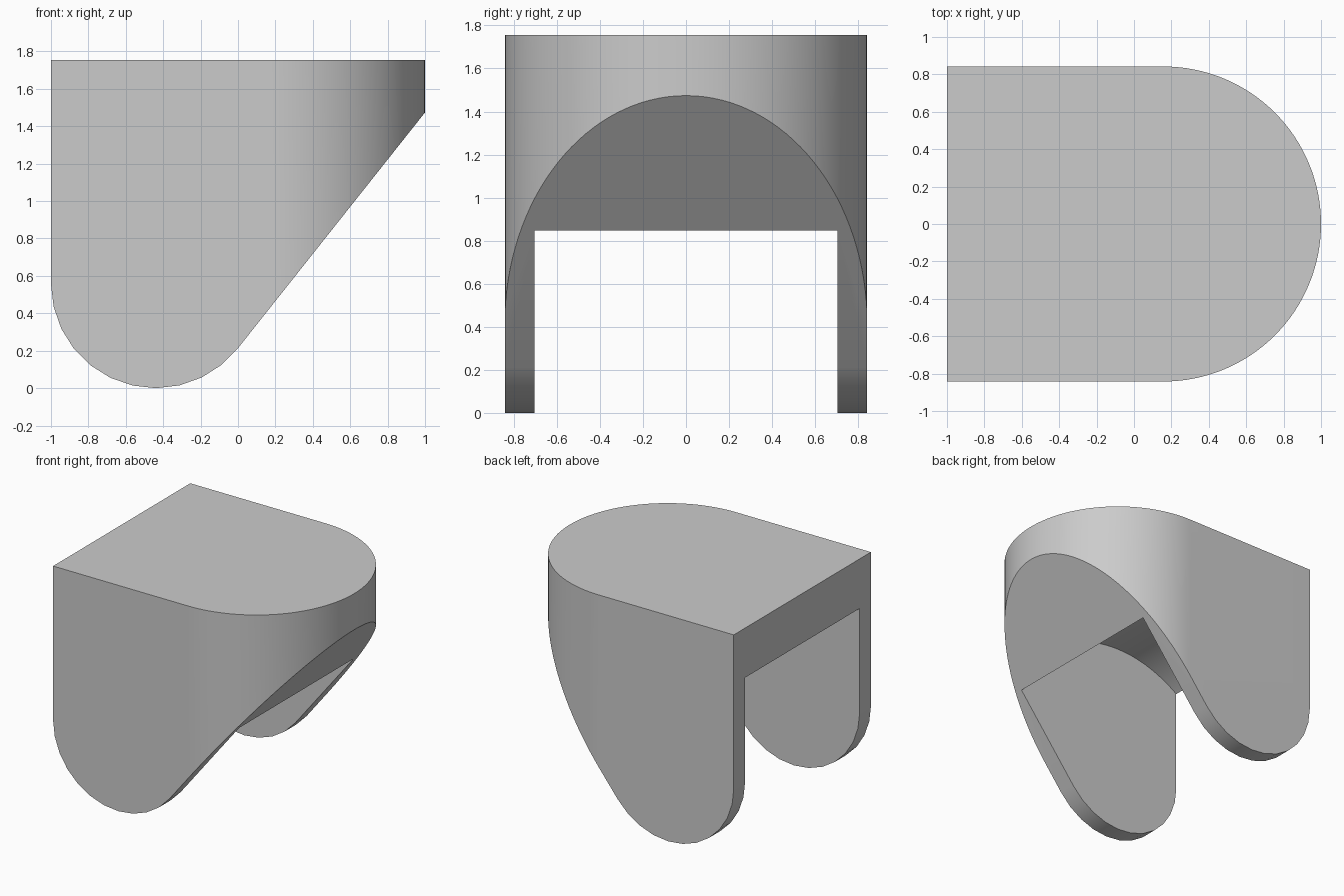
import bpy
import bmesh
from math import sin, cos, pi, radians
from mathutils import Vector

cube = bpy.data.objects.get("Cube")
if cube:
    bpy.data.objects.remove(cube, do_unlink=True)

TOP = 1.755                       # height of the flat top
HALF = 0.842                      # half width
PIVOT_X, PIVOT_Z = -0.44, 0.56    # centre shared by the leg tips and the slot roof

grey = bpy.data.materials.new("plain_grey")
grey.use_nodes = True
grey.diffuse_color = (0.6, 0.6, 0.6, 1)
grey.node_tree.nodes["Principled BSDF"].inputs["Base Color"].default_value = (0.6, 0.6, 0.6, 1)


def arc(cx, cy, r, start, end, steps):
    angles = [radians(start + (end - start) * i / steps) for i in range(steps + 1)]
    return [(cx + r * cos(a), cy + r * sin(a)) for a in angles]


def prism(name, points, offset):
    """Extrude a closed 3D outline along the offset vector."""
    bm = bmesh.new()
    face = bm.faces.new([bm.verts.new(p) for p in points])
    result = bmesh.ops.extrude_face_region(bm, geom=[face])
    moved = [v for v in result["geom"] if isinstance(v, bmesh.types.BMVert)]
    bmesh.ops.translate(bm, verts=moved, vec=Vector(offset))
    bmesh.ops.recalc_face_normals(bm, faces=bm.faces)
    mesh = bpy.data.meshes.new(name)
    bm.to_mesh(mesh)
    bm.free()
    mesh.materials.append(grey)
    obj = bpy.data.objects.new(name, mesh)
    bpy.context.collection.objects.link(obj)
    return obj


def combine(target, cutter, operation):
    """Apply a boolean, then remove the cutter."""
    cutter.hide_render = True
    mod = target.modifiers.new("cut", "BOOLEAN")
    mod.object, mod.operation, mod.solver = cutter, operation, "EXACT"
    bpy.context.view_layer.objects.active = target
    bpy.ops.object.modifier_apply(modifier=mod.name)
    bpy.data.objects.remove(cutter, do_unlink=True)


# Body: straight sides with a half-round end
plan = [(-1, HALF), (-1, -HALF)] + arc(1 - HALF, 0, HALF, -90, 90, 64)
body = prism("bracket_body", [(x, y, 0) for x, y in plan], (0, 0, TOP))

# Side outline: rounded leg tip running into the slanted underside
side = [(-1, TOP + 0.1)] + arc(PIVOT_X, PIVOT_Z, 0.56, 180, 321.8, 11)
side += [(1.1, 1.6), (1.1, TOP + 0.1)]
outline = prism("side_outline", [(x, -1, z) for x, z in side], (0, 2, 0))
# Keep the back of the cutter clear of the body's flat back
for v in outline.data.vertices:
    if v.co.x < -0.999:
        v.co.x = -1.0005
combine(body, outline, "INTERSECT")

# Slot between the legs, with a roof curved around the leg tip centre
roof = arc(PIVOT_X, PIVOT_Z, 0.985, 0, 360, 96)[:-1]
slot = prism("slot_cutter", [(x, -0.703, z) for x, z in roof], (0, 1.406, 0))
combine(body, slot, "DIFFERENCE")

# Smooth curved walls, crisp edges
bpy.ops.object.select_all(action="DESELECT")
body.select_set(True)
bpy.context.view_layer.objects.active = body
bpy.ops.object.shade_smooth_by_angle(angle=pi / 6)
